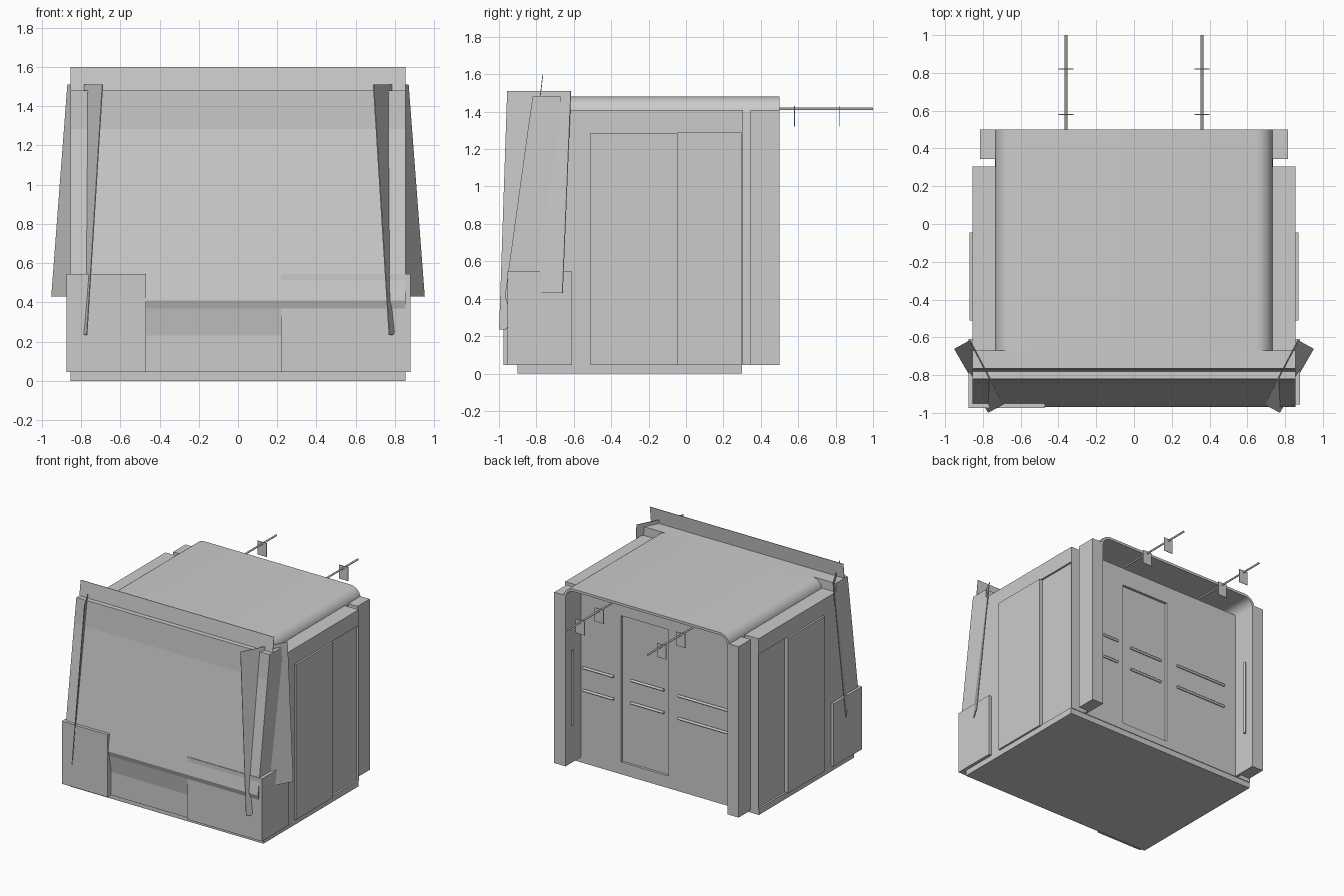
import bpy, bmesh, math
from mathutils import Vector

if "Cube" in bpy.data.objects:
    bpy.data.objects.remove(bpy.data.objects["Cube"])


def material(name, v):
    m = bpy.data.materials.new(name)
    m.use_nodes = True
    m.diffuse_color = (v, v, v, 1)
    m.node_tree.nodes["Principled BSDF"].inputs["Base Color"].default_value = (v, v, v, 1)
    return m


GREY = material("light grey", 0.6)
TINT = material("sunband grey", 0.52)


def make(name, bm, mat=GREY):
    bmesh.ops.recalc_face_normals(bm, faces=bm.faces)
    me = bpy.data.meshes.new(name)
    bm.to_mesh(me)
    bm.free()
    me.materials.append(mat)
    ob = bpy.data.objects.new(name, me)
    bpy.context.scene.collection.objects.link(ob)
    return ob


def prism(name, pts, axis, a, b, mat=GREY):
    """Extrude a profile along x (points are y,z) or along y (points are x,z)."""
    bm = bmesh.new()
    at = (lambda p, t: (t, p[0], p[1])) if axis == "x" else (lambda p, t: (p[0], t, p[1]))
    face = bm.faces.new([bm.verts.new(at(p, a)) for p in pts])
    ext = bmesh.ops.extrude_face_region(bm, geom=[face])
    move = Vector((b - a, 0, 0)) if axis == "x" else Vector((0, b - a, 0))
    bmesh.ops.translate(bm, vec=move, verts=[v for v in ext["geom"] if isinstance(v, bmesh.types.BMVert)])
    return make(name, bm, mat)


def box(name, x0, x1, y0, y1, z0, z1):
    return prism(name, [(y0, z0), (y1, z0), (y1, z1), (y0, z1)], "x", x0, x1)


def cut(target, cutter):
    cutter.hide_render = True
    mod = target.modifiers.new("opening", "BOOLEAN")
    mod.operation = "DIFFERENCE"
    mod.solver = "EXACT"
    mod.object = cutter
    bpy.context.view_layer.objects.active = target
    bpy.ops.object.modifier_apply(modifier=mod.name)
    bpy.data.objects.remove(cutter)


def rod(name, start, end, r):
    bm = bmesh.new()
    start, end = Vector(start), Vector(end)
    d = end - start
    bmesh.ops.create_cone(bm, cap_ends=True, segments=8, radius1=r, radius2=r, depth=d.length)
    bmesh.ops.rotate(bm, verts=bm.verts, matrix=d.to_track_quat("Z", "Y").to_matrix())
    bmesh.ops.translate(bm, verts=bm.verts, vec=(start + end) / 2)
    ob = make(name, bm)
    for f in ob.data.polygons:
        f.use_smooth = len(f.vertices) == 4
    return ob


# Cab shell with sloping windscreen and undercut nose
W = 0.855
body = prism("cab_body", [
    (-0.93, 0.045), (0.305, 0.045), (0.305, 1.41), (-0.67, 1.41), (-0.67, 1.48),
    (-0.82, 1.48), (-0.848, 1.285), (-0.969, 0.41), (-0.955, 0.37), (-0.93, 0.23)], "x", -W, W)

# Recessed rear side panels and back door
for s in (-1, 1):
    xs = sorted((s * (W - 0.015), s * (W + 0.1)))
    cut(body, box("side_cutter", *xs, -0.045, 0.298, 0.05, 1.285))
cut(body, box("back_cutter", -0.06, 0.36, 0.285, 0.4, 0.1, 1.27))

# Darker band along the top of the windscreen
body.data.materials.append(TINT)
for f in body.data.polygons:
    if f.normal.y < -0.9 and f.center.z > 1.3:
        f.material_index = 1

box("floor_plate", -W, W, -0.9, 0.3, 0, 0.045)

# Upright visor above the windscreen
prism("visor", [(-0.782, 1.478), (-0.778, 1.478), (-0.763, 1.6), (-0.767, 1.6)], "x", -W, W)

# Front corner lockers
box("right_locker", -0.875, -0.47, -0.975, -0.61, 0.045, 0.545)
box("left_locker", 0.22, 0.88, -0.955, -0.61, 0.045, 0.545)


# Rounded roof hoop that overhangs the back wall
def arch(x, top, r):
    right = [(x - r + r * math.cos(t), top - r + r * math.sin(t))
             for t in [math.radians(15 * i) for i in range(7)]]
    right = [(x, 0.045)] + right
    return right + [(-px, pz) for px, pz in reversed(right)]


hoop = prism("roof_hoop", arch(0.735, 1.48, 0.09) + arch(0.715, 1.46, 0.07)[::-1], "y", -0.67, 0.5)
for f in hoop.data.polygons:
    f.use_smooth = abs(f.normal.y) < 0.5
bpy.context.view_layer.objects.active = hoop
hoop.select_set(True)
bpy.ops.object.shade_smooth_by_angle(angle=math.radians(30))
hoop.select_set(False)

for s, side in ((-1, "right"), (1, "left")):
    # Sliding side door, rear post and its grab handle
    box(side + "_door", *sorted((s * 0.84, s * 0.87)), -0.51, -0.045, 0.045, 1.285)
    box(side + "_rear_post", *sorted((s * 0.72, s * 0.815)), 0.345, 0.5, 0.045, 1.41)
    rod(side + "_grab_handle", (s * 0.7, 0.43, 0.35), (s * 0.7, 0.43, 0.95), 0.009)

    # Slanted wind deflector at the front corner
    bm = bmesh.new()
    pts = [(0.69, -0.955, 1.51), (0.868, -0.615, 1.51), (0.95, -0.66, 0.43),
           (0.875, -0.79, 0.43), (0.79, -0.965, 0.235), (0.77, -0.998, 0.235)]
    bm.faces.new([bm.verts.new((s * x, y, z)) for x, y, z in pts])
    plate = make(side + "_wind_deflector", bm)
    mod = plate.modifiers.new("thickness", "SOLIDIFY")
    mod.thickness = 0.005
    mod.offset = 0

    # Roof pole with hanging tabs
    rod(side + "_roof_pole", (s * 0.36, 0.3, 1.415), (s * 0.36, 1.0, 1.415), 0.007)
    for i, y in enumerate((0.58, 0.82)):
        box(side + "_pole_tab_" + str(i + 1), s * 0.36 - 0.04, s * 0.36 + 0.04,
            y - 0.002, y + 0.002, 1.32, 1.43)

# Back wall rails
for z in (0.59, 0.77):
    for i, (x0, x1, y) in enumerate(((-0.6, -0.15, 0.315), (-0.01, 0.28, 0.295), (0.42, 0.69, 0.315))):
        rod("back_rail_" + str(i + 1), (x0, y, z), (x1, y, z), 0.01)
